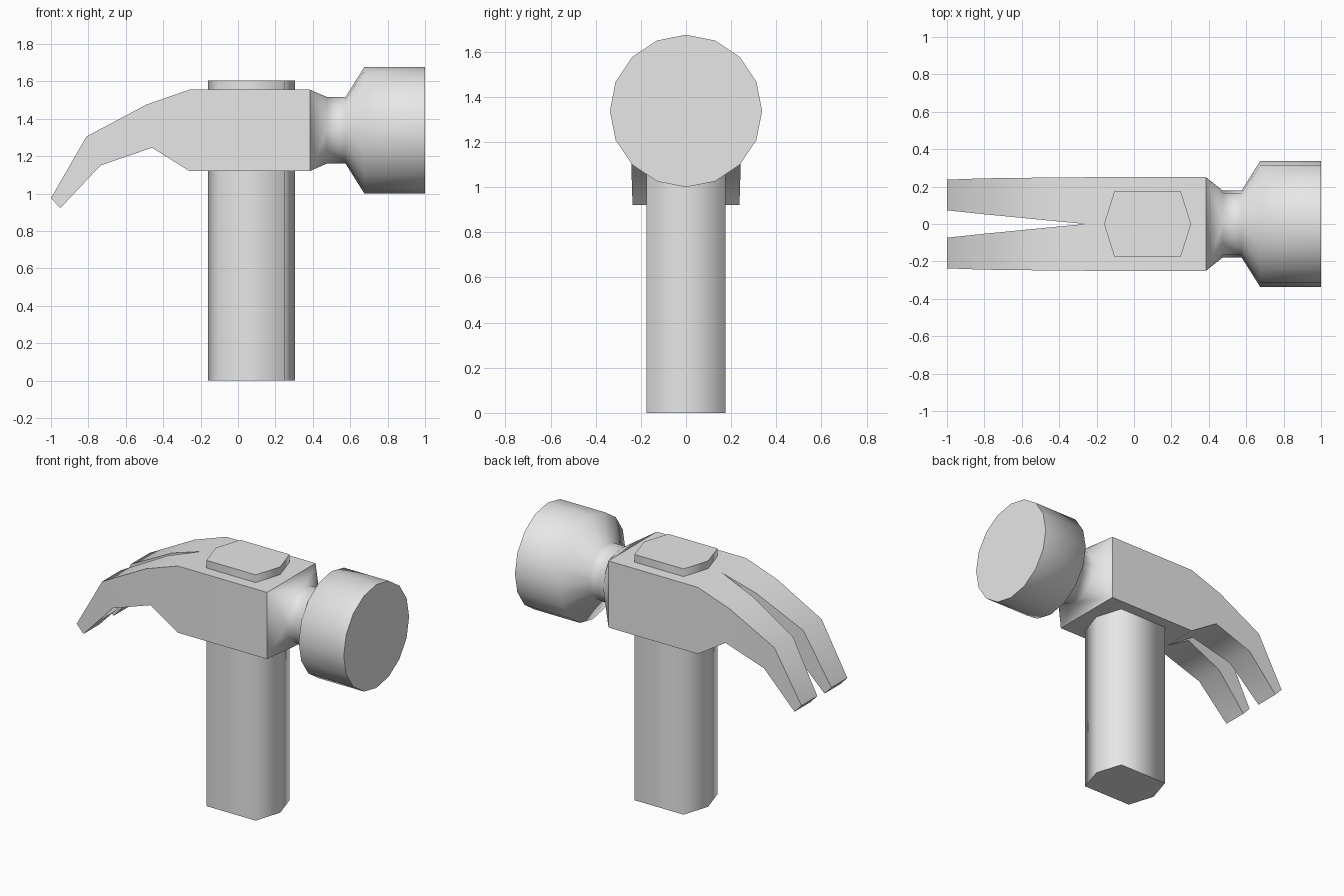
import bpy, bmesh, math

if "Cube" in bpy.data.objects:
    bpy.data.objects.remove(bpy.data.objects["Cube"])

metal = bpy.data.materials.new("light grey")
metal.diffuse_color = (0.8, 0.8, 0.8, 1)
metal.use_nodes = True
metal.node_tree.nodes["Principled BSDF"].inputs["Base Color"].default_value = metal.diffuse_color


def make(name, verts, faces, angle, mirror=False):
    bm = bmesh.new()
    vs = [bm.verts.new(v) for v in verts]
    for f in faces:
        bm.faces.new([vs[i] for i in f])
    if mirror:
        copy = bmesh.ops.duplicate(bm, geom=bm.verts[:] + bm.edges[:] + bm.faces[:])
        for v in copy["geom"]:
            if isinstance(v, bmesh.types.BMVert):
                v.co.y *= -1
        bmesh.ops.remove_doubles(bm, verts=bm.verts[:], dist=1e-4)
    bmesh.ops.recalc_face_normals(bm, faces=bm.faces[:])
    me = bpy.data.meshes.new(name)
    bm.to_mesh(me)
    bm.free()
    ob = bpy.data.objects.new(name, me)
    bpy.context.collection.objects.link(ob)
    me.materials.append(metal)
    bpy.ops.object.select_all(action='DESELECT')
    ob.select_set(True)
    bpy.context.view_layer.objects.active = ob
    bpy.ops.object.shade_smooth_by_angle(angle=math.radians(angle))
    return ob


# Handle: long hexagonal prism passing through the head
hexagon = [(0.305, 0), (0.25, 0.175), (-0.105, 0.175),
           (-0.16, 0), (-0.105, -0.175), (0.25, -0.175)]
verts = [(x, y, z) for z in (0, 1.605) for x, y in hexagon]
faces = [(i, (i + 1) % 6, (i + 1) % 6 + 6, i + 6) for i in range(6)]
make("handle", verts, faces + [tuple(range(6)), tuple(range(6, 12))], 75)

# Head block and split claw: one half as stations, then mirrored
# (top x, top z, bottom x, bottom z, inner y, outer y)
stations = [(0.385, 1.555, 0.385, 1.12, 0, 0.25),
            (-0.26, 1.555, -0.26, 1.12, 0, 0.25),
            (-0.49, 1.475, -0.46, 1.245, 0.022, 0.248),
            (-0.81, 1.305, -0.735, 1.15, 0.053, 0.244),
            (-1.0, 0.975, -0.95, 0.922, 0.073, 0.237)]
verts, faces = [], [(0, 1, 2, 3)]
for tx, tz, bx, bz, inner, outer in stations:
    verts += [(tx, inner, tz), (tx, outer, tz), (bx, outer, bz), (bx, inner, bz)]
for s in range(4):
    a, b = s * 4, s * 4 + 4
    sides = range(4) if s else range(3)      # no wall inside the solid block
    faces += [(a + k, a + (k + 1) % 4, b + (k + 1) % 4, b + k) for k in sides]
faces.append((16, 17, 18, 19))
make("claw_head", verts, faces, 60, mirror=True)

# Neck and striker: rectangle blended into lathed rings
N, CZ = 16, 1.338
rings = [(0.475, 0.178), (0.575, 0.178), (0.675, 0.3375), (1.0, 0.3375)]
verts = [(x, r * math.cos(2 * math.pi * i / N), CZ + r * math.sin(2 * math.pi * i / N))
         for x, r in rings for i in range(N)]
faces = [(a + i, a + (i + 1) % N, a + N + (i + 1) % N, a + N + i)
         for a in (0, N, 2 * N) for i in range(N)]
faces.append(tuple(range(3 * N, 4 * N)))
c = len(verts)
verts += [(0.385, 0.25, 1.555), (0.385, -0.25, 1.555),
          (0.385, -0.25, 1.12), (0.385, 0.25, 1.12)]
for q in range(4):
    faces += [(q * 4 + k, (q * 4 + k + 1) % N, c + q) for k in range(4)]
    faces.append((c + q, c + (q + 1) % 4, (q * 4 + 4) % N))
make("neck_and_striker", verts, faces, 65)
